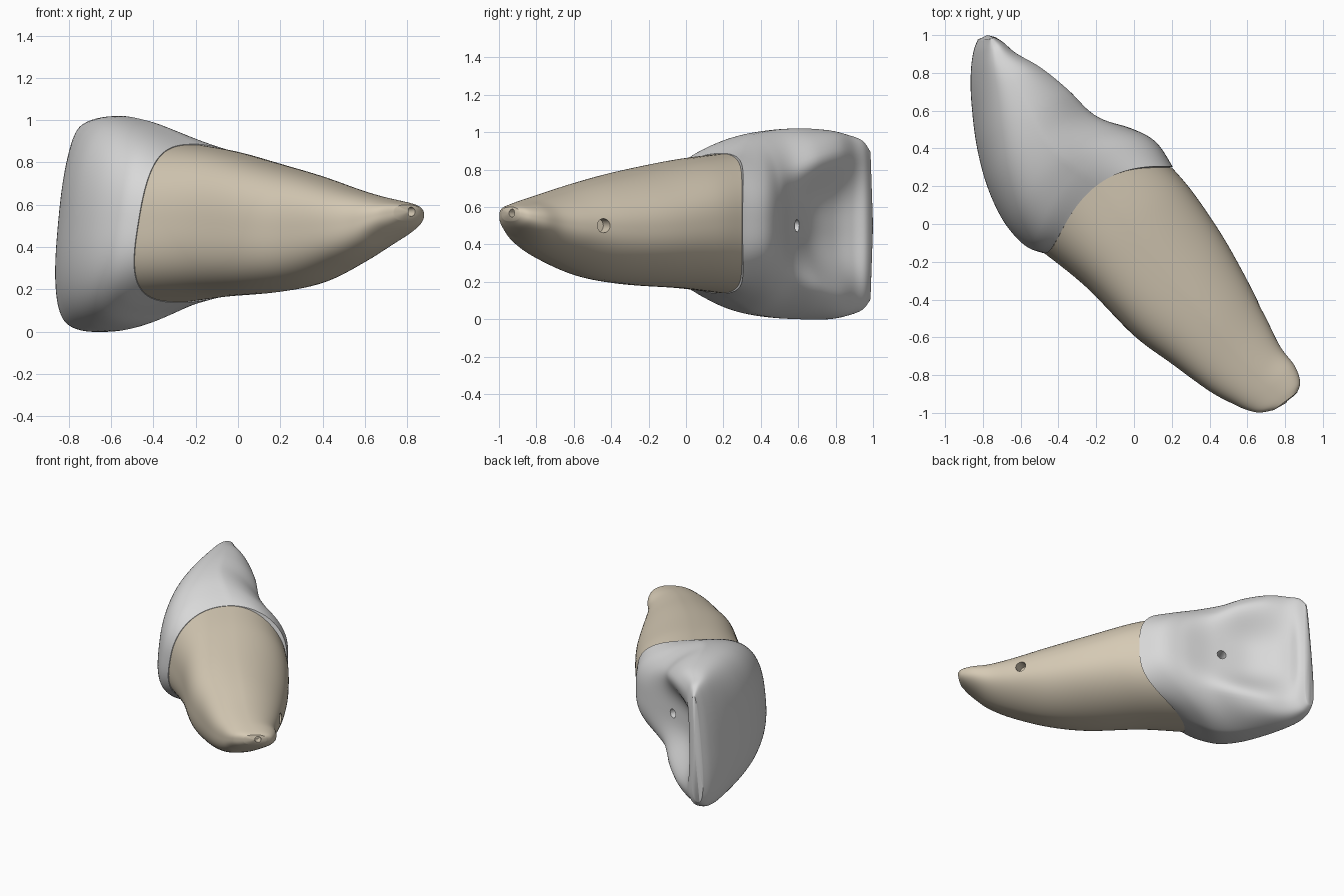
import bpy, bmesh, math
from mathutils import Vector

if "Cube" in bpy.data.objects:
    bpy.data.objects.remove(bpy.data.objects["Cube"])

SEG, SUB = 112, 7


def material(name, rgb):
    m = bpy.data.materials.new(name)
    m.diffuse_color = (*rgb, 1)
    m.use_nodes = True
    m.node_tree.nodes["Principled BSDF"].inputs["Base Color"].default_value = m.diffuse_color
    return m


def catmull(rows):
    """Smoothly interpolate the section table."""
    out = []
    for i in range(len(rows) - 1):
        p0, p1 = rows[max(i - 1, 0)], rows[i]
        p2, p3 = rows[i + 1], rows[min(i + 2, len(rows) - 1)]
        for k in range(SUB):
            t = k / SUB
            out.append([0.5 * (2 * b + (c - a) * t + (2 * a - 5 * b + 4 * c - d) * t * t
                               + (3 * b - a - 3 * c + d) * t ** 3)
                        for a, b, c, d in zip(p0, p1, p2, p3)])
    out.append(list(rows[-1]))
    return out


def place(row, c, s):
    """Point of a section; c runs labial (-1) to lingual (+1), s runs low to high."""
    ax, ay, bx, by, lo, hi, bow, dent, shear, taper = row
    a, d = Vector((ax, ay)), Vector((bx - ax, by - ay))
    u = 0.5 + 0.5 * c
    v = s
    if c > 0:
        q = min(1, abs(s) / 0.85)               # hollow on the lingual face
        u -= dent / d.length * (1 - q ** 3) ** 2 * min(1, c * 1.5)
        v = s * (1 - taper * c ** 1.3)          # lingual side is narrower
    z = (lo + hi) / 2 + v * (hi - lo) / 2
    p = a + d * u + Vector((-d.y, d.x)).normalized() * bow * (1 - (2 * u - 1) ** 2)
    return Vector((p.x + shear * (z - 0.5) * (1 - u), p.y, z))


def loft(name, rows, tip, mat, n_labial, n_lingual):
    bm = bmesh.new()
    rings = []
    rows = catmull(rows)
    for row in rows:
        ring = []
        for k in range(SEG):
            t = 2 * math.pi * k / SEG
            c, s = math.cos(t), math.sin(t)
            n = n_lingual if c > 0 else n_labial
            r = (abs(c) ** n + abs(s) ** n) ** (-1 / n)
            ring.append(bm.verts.new(place(row, r * c, r * s)))
        rings.append(ring)
    for r0, r1 in zip(rings, rings[1:]):
        for k in range(SEG):
            j = (k + 1) % SEG
            bm.faces.new((r0[k], r0[j], r1[j], r1[k]))
    for ring, centre in ((rings[0], place(rows[0], 0, 0)), (rings[-1], Vector(tip))):
        v = bm.verts.new(centre)
        for k in range(SEG):
            bm.faces.new((ring[k], ring[(k + 1) % SEG], v))
    bmesh.ops.recalc_face_normals(bm, faces=bm.faces)
    me = bpy.data.meshes.new(name)
    bm.to_mesh(me)
    bm.free()
    me.materials.append(mat)
    ob = bpy.data.objects.new(name, me)
    bpy.context.collection.objects.link(ob)
    return ob


def drill(ob, pos, direction, radius, depth):
    """Cut a small blind round hole."""
    bpy.ops.mesh.primitive_cylinder_add(vertices=20, radius=radius, depth=depth * 2, location=pos)
    cut = bpy.context.object
    cut.rotation_euler = Vector(direction).to_track_quat('Z', 'Y').to_euler()
    cut.hide_render = True
    cut.data.materials.append(ob.data.materials[0])
    mod = ob.modifiers.new("hole", 'BOOLEAN')
    mod.operation, mod.solver, mod.object = 'DIFFERENCE', 'EXACT', cut
    bpy.context.view_layer.objects.active = ob
    bpy.ops.object.modifier_apply(modifier=mod.name)
    bpy.data.objects.remove(cut)


enamel = material("enamel grey", (0.69, 0.69, 0.69))
dentine = material("root beige", (0.67, 0.59, 0.46))

# Sections: labial x, y, lingual x, y, low z, high z, bow, hollow, shear, taper
crown = loft("tooth_crown", [
    (-.475, -.155, .205, .303, .137, .887, .16, 0, .16, .16),
    (-.57, -.115, .115, .435, .088, .94, .15, 0, .14, .33),
    (-.68, .01, -.01, .51, .035, .985, .12, .01, .11, .40),
    (-.77, .2, -.15, .59, .01, 1.01, .08, .09, .09, .36),
    (-.825, .42, -.29, .73, .0, 1.02, .04, .19, .09, .22),
    (-.85, .65, -.45, .84, .0, 1.01, .02, .17, .09, .10),
    (-.85, .80, -.60, .912, .02, .985, .01, .08, .09, .04),
    (-.835, .91, -.68, .965, .05, .955, 0, .02, .09, 0),
    (-.81, .975, -.735, .99, .10, .90, 0, 0, .09, 0),
], (-.775, 1.0, .5), enamel, 2.7, 3.2)

root = loft("tooth_root", [
    (-.472, -.152, .2, .3, .14, .884, .16, 0, .16, .16),
    (-.25, -.335, .31, .17, .165, .855, .12, 0, .08, .15),
    (0, -.59, .46, -.05, .185, .795, .07, 0, .04, .18),
    (.2, -.74, .59, -.28, .225, .74, .03, 0, 0, .22),
    (.4, -.885, .70, -.50, .31, .68, .01, 0, 0, .22),
    (.53, -.955, .775, -.65, .38, .645, 0, 0, 0, .18),
    (.6, -.985, .85, -.75, .44, .625, 0, 0, 0, .1),
    (.665, -.998, .88, -.835, .49, .61, 0, 0, 0, 0),
    (.74, -.985, .865, -.89, .525, .60, 0, 0, 0, 0),
], (.81, -.945, .567), dentine, 2.7, 2.4)

# Small openings: lingual pit, side canal and root-tip canal
drill(crown, (-.32, .56, .5), (.4, .9, 0), .033, .08)
drill(root, (.67, -.44, .5), (.9, .45, 0), .038, .08)
drill(root, (.825, -.935, .567), (.7, -.7, 0), .022, .06)

for ob in (crown, root):
    bpy.ops.object.select_all(action='DESELECT')
    ob.select_set(True)
    bpy.context.view_layer.objects.active = ob
    bpy.ops.object.shade_smooth_by_angle(angle=math.radians(40))
